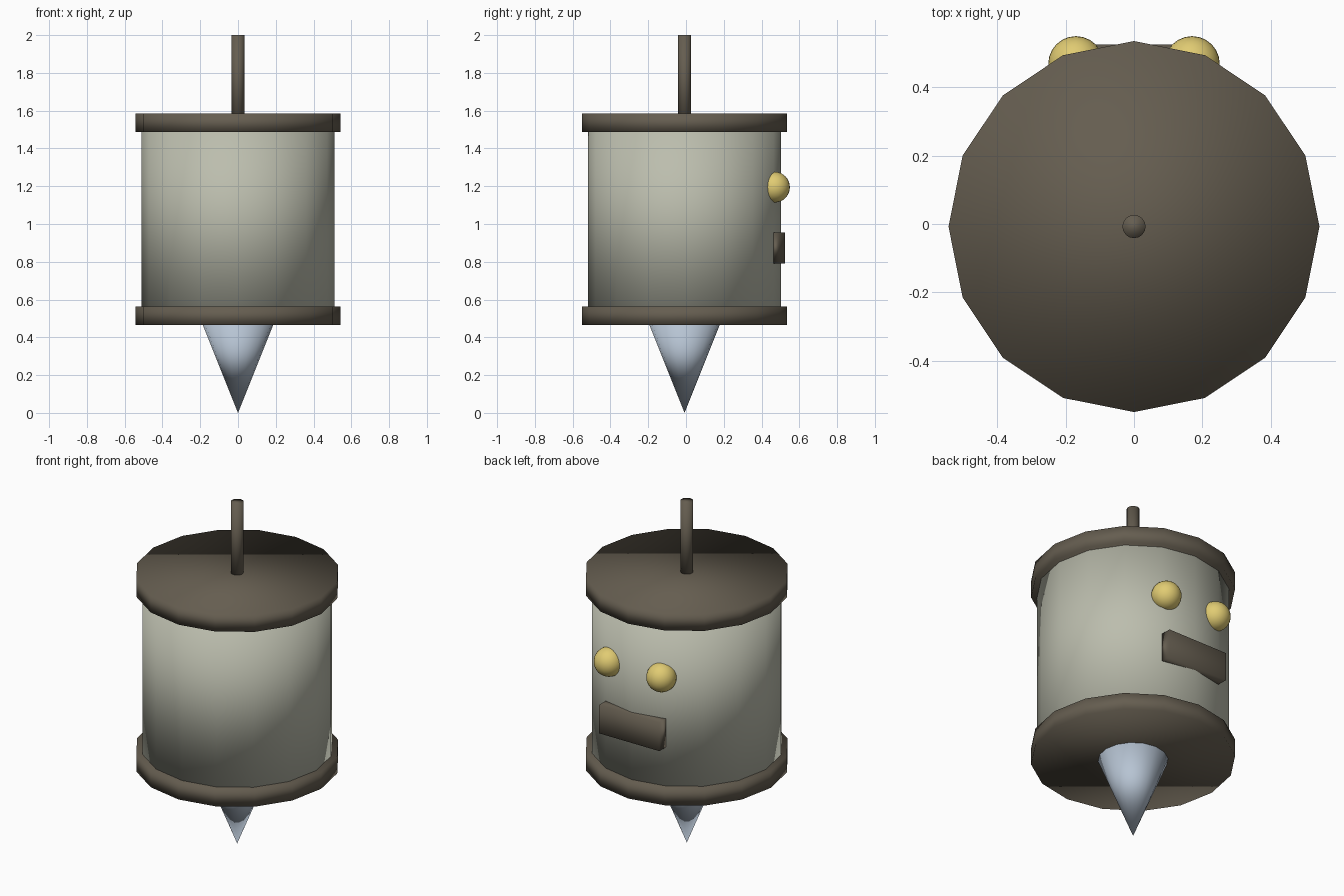
import bpy

if "Cube" in bpy.data.objects:
    bpy.data.objects.remove(bpy.data.objects["Cube"])

CY = -0.0075   # depth position of the central axis
SIDES = 16


def material(name, rgb):
    m = bpy.data.materials.new(name)
    m.diffuse_color = (*rgb, 1)
    m.use_nodes = True
    m.node_tree.nodes["Principled BSDF"].inputs["Base Color"].default_value = m.diffuse_color
    return m


brown = material("dark brown", (0.13, 0.11, 0.08))
grey = material("warm grey", (0.50, 0.51, 0.42))
steel = material("pale steel", (0.47, 0.55, 0.65))
yellow = material("yellow", (0.75, 0.60, 0.17))


def finish(name, mat):
    ob = bpy.context.object
    ob.name = name
    ob.data.materials.append(mat)
    bpy.ops.object.shade_smooth()
    return ob


def turned(name, mat, z0, z1, r0, r1):
    """Upright round part with a corner on each axis."""
    bpy.ops.mesh.primitive_cone_add(vertices=SIDES, radius1=r0, radius2=r1,
                                    depth=z1 - z0, end_fill_type='NGON',
                                    location=(0, CY, (z0 + z1) / 2))
    return finish(name, mat)


# Drum body with a rim at each end
turned("body", grey, 0.515, 1.535, 0.51, 0.51)
turned("bottom_rim", brown, 0.465, 0.563, 0.543, 0.543)
turned("top_rim", brown, 1.487, 1.585, 0.543, 0.543)

# Spindle on top and point below
turned("spindle", brown, 1.53, 2.0, 0.034, 0.034)
turned("point", steel, 0.0, 0.50, 0.0, 0.2)

# Eyes on the back
for side, x in (("left", -0.17), ("right", 0.17)):
    bpy.ops.mesh.primitive_uv_sphere_add(segments=24, ring_count=16, radius=0.081,
                                         location=(x, 0.469, 1.195))
    finish(side + "_eye", yellow)

# Mouth block under the eyes
bpy.ops.mesh.primitive_cube_add(size=1, location=(0, 0.475, 0.873))
bpy.context.object.scale = (0.39, 0.10, 0.166)
finish("mouth", brown)
